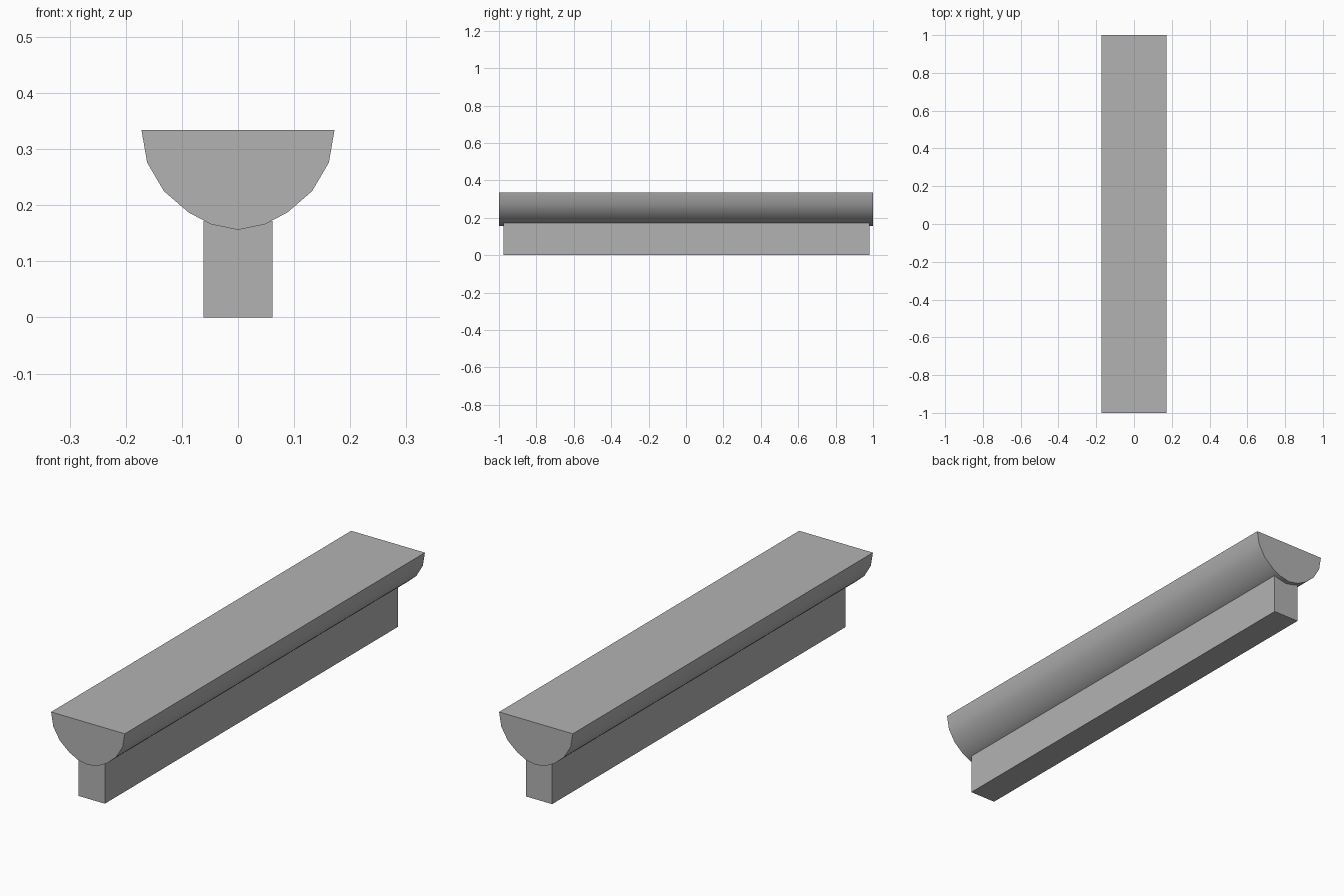
import bpy
import bmesh
from math import radians

cube = bpy.data.objects.get("Cube")
if cube:
    bpy.data.objects.remove(cube, do_unlink=True)

grey = bpy.data.materials.new("plain_grey")
grey.use_nodes = True
colour = (0.45, 0.45, 0.45, 1)
grey.diffuse_color = colour
grey.node_tree.nodes["Principled BSDF"].inputs["Base Color"].default_value = colour


def extrude_profile(name, half, y0, y1):
    """Mirror a half profile (x, z) across x = 0 and sweep it along y."""
    outline = half + [(-x, z) for x, z in reversed(half) if x > 0]
    bm = bmesh.new()
    face = bm.faces.new([bm.verts.new((x, y0, z)) for x, z in outline])
    swept = bmesh.ops.extrude_face_region(bm, geom=[face])
    moved = [v for v in swept["geom"] if isinstance(v, bmesh.types.BMVert)]
    bmesh.ops.translate(bm, vec=(0, y1 - y0, 0), verts=moved)
    bmesh.ops.recalc_face_normals(bm, faces=bm.faces)
    mesh = bpy.data.meshes.new(name)
    bm.to_mesh(mesh)
    bm.free()
    mesh.materials.append(grey)
    obj = bpy.data.objects.new(name, mesh)
    bpy.context.collection.objects.link(obj)
    return obj


# Rounded top rail with a flat upper face
rail = extrude_profile(
    "rounded_rail",
    [(0.172, 0.334), (0.162, 0.276), (0.132, 0.225),
     (0.088, 0.187), (0.048, 0.166), (0, 0.156)],
    -1, 1)

# Upright web under the rail, slightly shorter than it
extrude_profile("support_web", [(0.0615, 0.172), (0.0615, 0)], -0.975, 0.98)

# Smooth the rounded underside, keep the rim and ends sharp
bpy.ops.object.select_all(action="DESELECT")
rail.select_set(True)
bpy.context.view_layer.objects.active = rail
bpy.ops.object.shade_smooth_by_angle(angle=radians(40))
